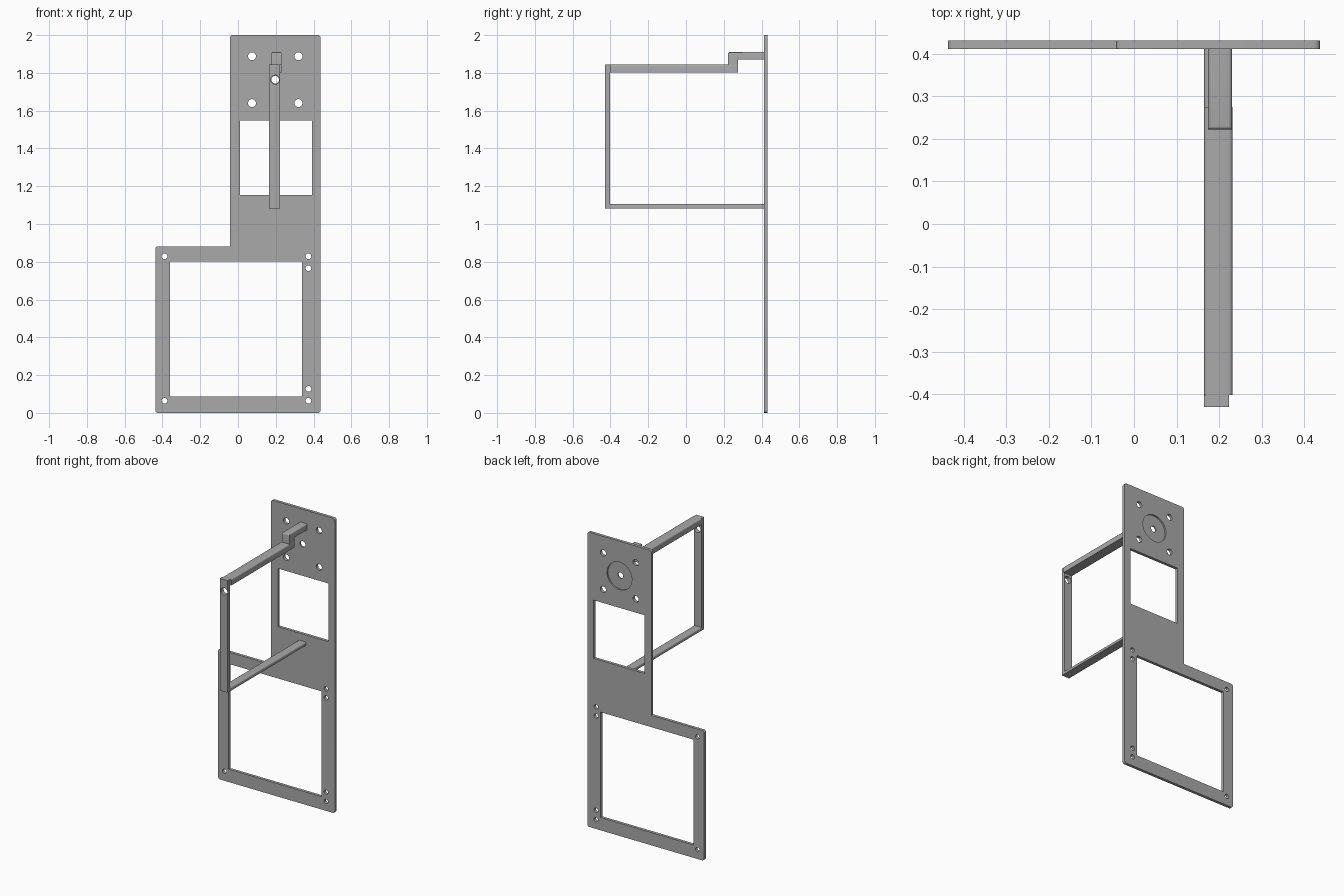
import bpy, bmesh, math
from mathutils import Matrix, Vector

if "Cube" in bpy.data.objects:
    bpy.data.objects.remove(bpy.data.objects["Cube"])

grey = bpy.data.materials.new("plain_grey")
grey.diffuse_color = (0.4, 0.4, 0.4, 1)
grey.use_nodes = True
grey.node_tree.nodes["Principled BSDF"].inputs["Base Color"].default_value = grey.diffuse_color
Y0, Y1 = 0.412, 0.432          # front and back of the mounting plate


def finish(name, bm, helper=False):
    bmesh.ops.recalc_face_normals(bm, faces=bm.faces)
    me = bpy.data.meshes.new(name)
    bm.to_mesh(me)
    bm.free()
    ob = bpy.data.objects.new(name, me)
    bpy.context.collection.objects.link(ob)
    me.materials.append(grey)
    ob.hide_render = helper
    return ob


def extrude(bm, pts, axis, lo, hi):
    """Extrude a 2D outline along x (points are y,z) or y (points are x,z)."""
    place = (lambda a, b: (lo, a, b)) if axis == 'X' else (lambda a, b: (a, lo, b))
    step = Vector((hi - lo, 0, 0)) if axis == 'X' else Vector((0, hi - lo, 0))
    face = bm.faces.new([bm.verts.new(place(a, b)) for a, b in pts])
    new = bmesh.ops.extrude_face_region(bm, geom=[face])['geom']
    bmesh.ops.translate(bm, vec=step, verts=[v for v in new if isinstance(v, bmesh.types.BMVert)])


def box(bm, x, y, z):
    extrude(bm, [(x[0], z[0]), (x[1], z[0]), (x[1], z[1]), (x[0], z[1])], 'Y', *y)


def rod(bm, x, z, r, y0, y1, n=32):
    m = Matrix.Translation((x, (y0 + y1) / 2, z)) @ Matrix.Rotation(math.pi / 2, 4, 'X')
    bmesh.ops.create_cone(bm, cap_ends=True, segments=n, radius1=r, radius2=r,
                          depth=abs(y1 - y0), matrix=m)


def cut(ob, bm):
    tool = finish(ob.name + "_cutter", bm, True)
    mod = ob.modifiers.new("cut", 'BOOLEAN')
    mod.object, mod.solver = tool, 'EXACT'
    bpy.context.view_layer.update()
    dg = bpy.context.evaluated_depsgraph_get()
    me = bpy.data.meshes.new_from_object(ob.evaluated_get(dg))
    ob.modifiers.clear()
    ob.data = me
    bpy.data.objects.remove(tool)


def smooth(ob):
    bpy.ops.object.select_all(action='DESELECT')
    ob.select_set(True)
    bpy.context.view_layer.objects.active = ob
    bpy.ops.object.shade_smooth_by_angle(angle=math.radians(35))


# Stepped mounting plate with rounded outer corners
bm = bmesh.new()
extrude(bm, [(-0.438, 0), (0.438, 0), (0.438, 2), (-0.042, 2), (-0.042, 0.882),
             (-0.438, 0.882)], 'Y', Y0, Y1)
corners = [e for e in bm.edges
           if abs(e.verts[0].co.y - e.verts[1].co.y) > 0.01
           and not (abs(e.verts[0].co.x + 0.042) < 0.01 and e.verts[0].co.z < 1)]
bmesh.ops.bevel(bm, geom=corners, offset=0.015, segments=5, profile=0.5, affect='EDGES')
plate = finish("mounting_plate", bm)

# Windows, screw holes and the round recess at the back
bm = bmesh.new()
box(bm, (-0.36, 0.339), (0.35, 0.5), (0.087, 0.802))
box(bm, (0.01, 0.392), (0.35, 0.5), (1.153, 1.548))
for x in (0.074, 0.32):
    for z in (1.64, 1.888):
        rod(bm, x, z, 0.021, 0.35, 0.5)
for x, z in ((-0.389, 0.064), (-0.389, 0.829), (0.373, 0.064),
             (0.373, 0.127), (0.373, 0.766), (0.373, 0.829)):
    rod(bm, x, z, 0.015, 0.35, 0.5)
rod(bm, 0.197, 1.764, 0.02, 0.35, 0.5)
cut(plate, bm)
bm = bmesh.new()
rod(bm, 0.197, 1.764, 0.093, 0.422, 0.5, 48)
cut(plate, bm)
smooth(plate)

# Front post with a sight hole
bm = bmesh.new()
box(bm, (0.165, 0.223), (-0.43, -0.402), (1.083, 1.844))
post = finish("front_post", bm)
bm = bmesh.new()
rod(bm, 0.197, 1.764, 0.024, -0.5, -0.35)
cut(post, bm)
smooth(post)


def rounded_bar(name, parts, edge_test):
    bm = bmesh.new()
    for pts, x0, x1 in parts:
        extrude(bm, pts, 'X', x0, x1)
    edges = [e for e in bm.edges if edge_test(*(v.co for v in e.verts))]
    bmesh.ops.bevel(bm, geom=edges, offset=0.009, segments=4, profile=0.5, affect='EDGES')
    smooth(finish(name, bm))


def along_top(z):
    return lambda a, b: min(a.z, b.z) > z - 0.001 and abs(a.y - b.y) > 0.1


# Upper arm, raised jog to the plate, and lower arm
rounded_bar("upper_arm", [([(-0.402, 1.803), (0.275, 1.803), (0.275, 1.844),
                            (-0.402, 1.844)], 0.165, 0.232)], along_top(1.844))
rounded_bar("arm_jog", [([(0.222, 1.81), (0.274, 1.81), (0.274, 1.87), (Y0, 1.87),
                          (Y0, 1.91), (0.222, 1.91)], 0.174, 0.231)],
            lambda a, b: min(a.z, b.z) > 1.909 and max(a.y, b.y) - 0.3 < 0.2
            and min(a.y, b.y) < 0.3)
rounded_bar("lower_arm", [([(-0.402, 1.083), (Y0, 1.083), (Y0, 1.105),
                            (-0.402, 1.105)], 0.165, 0.223)], along_top(1.105))
